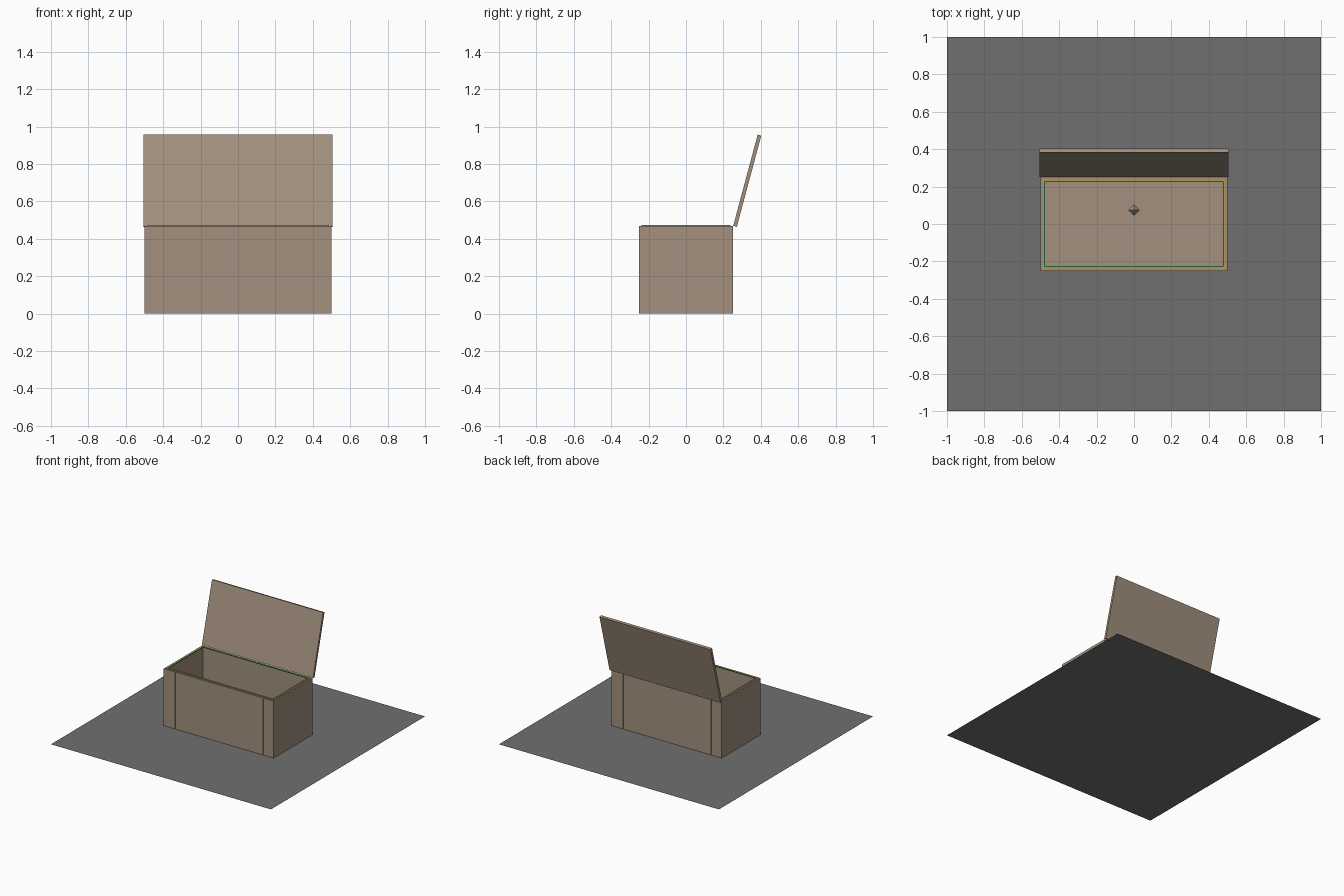
import bpy, bmesh
from math import radians
from mathutils import Matrix, Vector

if "Cube" in bpy.data.objects:
    bpy.data.objects.remove(bpy.data.objects["Cube"])


def material(name, rgb):
    m = bpy.data.materials.new(name)
    m.use_nodes = True
    m.diffuse_color = (*rgb, 1)
    m.node_tree.nodes["Principled BSDF"].inputs["Base Color"].default_value = (*rgb, 1)
    return m


WOOD = material("beige wood", (0.36, 0.28, 0.21))
FLOOR = material("dark grey", (0.16, 0.16, 0.165))
YELLOW = material("yellow", (0.45, 0.33, 0.05))
GREEN = material("green", (0.04, 0.3, 0.1))


def finish(bm, name, mat):
    mesh = bpy.data.meshes.new(name)
    bm.to_mesh(mesh)
    bm.free()
    mesh.materials.append(mat)
    ob = bpy.data.objects.new(name, mesh)
    bpy.context.collection.objects.link(ob)
    return ob


def add_box(bm, size, loc):
    mat = Matrix.Translation(loc) @ Matrix.Diagonal((*size, 1))
    return bmesh.ops.create_cube(bm, size=1, matrix=mat)


def box(name, size, loc, mat):
    bm = bmesh.new()
    add_box(bm, size, (0, 0, 0))
    ob = finish(bm, name, mat)
    ob.location = loc
    return ob


def rim(name, half_x, half_y, width, z, height, mat):
    """Rectangular ring made of four bars."""
    bm = bmesh.new()
    for s in (-1, 1):
        add_box(bm, (2 * half_x, width, height), (0, s * (half_y - width / 2), z))
        add_box(bm, (width, 2 * (half_y - width), height), (s * (half_x - width / 2), 0, z))
    return finish(bm, name, mat)


# Ground sheet
bm = bmesh.new()
bmesh.ops.create_grid(bm, x_segments=1, y_segments=1, size=1)
finish(bm, "ground_sheet", FLOOR)

# Open chest: inset the top face and push it down to hollow the box
bm = bmesh.new()
add_box(bm, (1, 0.5, 0.468), (0, 0, 0.235))
bm.faces.ensure_lookup_table()
top = max(bm.faces, key=lambda f: f.calc_center_median().z)
bmesh.ops.inset_region(bm, faces=[top], thickness=0.022)
hole = bmesh.ops.extrude_face_region(bm, geom=[top])
verts = [g for g in hole["geom"] if isinstance(g, bmesh.types.BMVert)]
bmesh.ops.translate(bm, verts=verts, vec=Vector((0, 0, -0.445)))
if top.is_valid:
    bmesh.ops.delete(bm, geom=[top], context="FACES_ONLY")
bmesh.ops.recalc_face_normals(bm, faces=bm.faces)
finish(bm, "chest_body", WOOD)

# Coloured trims along the rim
rim("outer_trim", 0.487, 0.237, 0.006, 0.47, 0.006, YELLOW)
rim("inner_trim", 0.481, 0.231, 0.006, 0.47, 0.006, GREEN)

# Narrow upright battens on front and back
for side, y in (("front", -0.25), ("back", 0.25)):
    for hand, x in (("right", -0.4), ("left", 0.4)):
        box(f"{side}_batten_{hand}", (0.012, 0.005, 0.466), (x, y, 0.235), WOOD)

# Opened lid leaning back
lid = box("lid", (1.01, 0.02, 0.505), (0, 0.3275, 0.711), WOOD)
lid.rotation_euler.x = radians(-15)

# Small eight-sided gem inside the chest
bm = bmesh.new()
for depth, z in ((0.03, 0.015), (-0.03, -0.015)):
    bmesh.ops.create_cone(bm, segments=4, radius1=0.03, radius2=0, depth=depth,
                          matrix=Matrix.Translation((0, 0.075, 0.06 + z)))
bmesh.ops.remove_doubles(bm, verts=bm.verts, dist=0.001)
bmesh.ops.recalc_face_normals(bm, faces=bm.faces)
finish(bm, "gem", WOOD)
